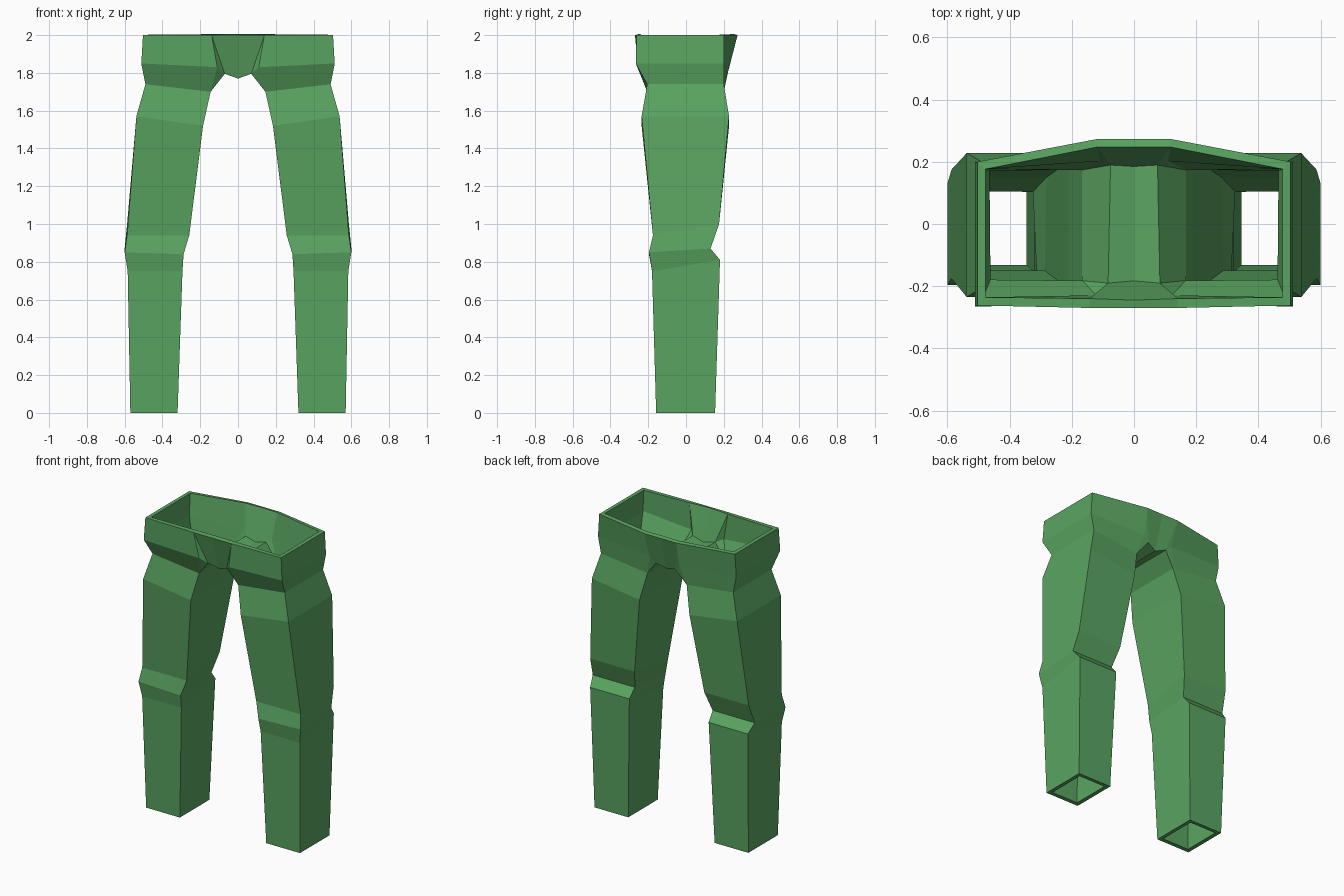
import bpy, bmesh

if "Cube" in bpy.data.objects:
    bpy.data.objects.remove(bpy.data.objects["Cube"])

green = bpy.data.materials.new("trouser_green")
green.diffuse_color = (0.102, 0.375, 0.119, 1.0)
green.use_nodes = True
green.node_tree.nodes["Principled BSDF"].inputs["Base Color"].default_value = green.diffuse_color

bm = bmesh.new()


def half_point(co):
    return bm.verts.new(co)


def face(*verts):
    bm.faces.new(verts)


# Leg rings: outer x, inner x, front y, back y, then z at
# outer front, inner front, inner back, outer back
rings = [
    (0.490, 0.145, -0.205, 0.200, 1.74, 1.70, 1.70, 1.74),   # leg top
    (0.538, 0.185, -0.235, 0.228, 1.57, 1.52, 1.52, 1.57),   # thigh
    (0.587, 0.258, -0.175, 0.175, 0.94, 0.94, 1.00, 1.00),   # above knee
    (0.600, 0.288, -0.196, 0.130, 0.85, 0.84, 0.87, 0.87),   # knee
    (0.584, 0.294, -0.180, 0.180, 0.75, 0.75, 0.81, 0.81),   # below knee
    (0.570, 0.320, -0.158, 0.154, 0.00, 0.00, 0.00, 0.00),   # ankle
]
leg = []
for xo, xi, yf, yb, z1, z2, z3, z4 in rings:
    leg.append([half_point(c) for c in
                ((xo, yf, z1), (xi, yf, z2), (xi, yb, z3), (xo, yb, z4))])
for a, b in zip(leg, leg[1:]):
    for i in range(4):
        j = (i + 1) % 4
        face(a[i], a[j], b[j], b[i])

# Waist panels: y of rim centre, rim break, rim corner, hip inner, hip outer,
# crotch centre, crotch side; then the x of the rim break
panels = [
    ((-0.270, -0.270, -0.262, -0.255, -0.266, -0.200, -0.218), 0.14, 0, 1),
    ((0.273, 0.273, 0.200, 0.228, 0.200, 0.202, 0.220), 0.12, 3, 2),
]
sides = []
for y, brk, o, i in panels:
    t0 = half_point((0, y[0], 2.0))
    t1 = half_point((brk, y[1], 2.0))
    t2 = half_point((0.503, y[2], 2.0))
    m1 = half_point((0.11, y[3], 1.83))
    m2 = half_point((0.512, y[4], 1.85))
    c0 = half_point((0, y[5], 1.77))
    c1 = half_point((0.07, y[6], 1.795))
    lo, li = leg[0][o], leg[0][i]
    face(t2, t1, m1, m2)
    face(m2, m1, li, lo)
    face(m1, c1, li)
    face(t1, c1, m1)
    face(t1, t0, c0, c1)
    sides.append((t2, m2, lo, c0, c1, li))

# Hip sides and the crotch strip join front and back panels
f, b = sides
for k in (0, 1, 3, 4):
    face(f[k], f[k + 1], b[k + 1], b[k])

# Mirror to the other leg and weld the centre seam
bmesh.ops.mirror(bm, geom=bm.verts[:] + bm.edges[:] + bm.faces[:],
                 axis='X', merge_dist=0.0001)
bmesh.ops.remove_doubles(bm, verts=bm.verts[:], dist=0.0001)
bmesh.ops.recalc_face_normals(bm, faces=bm.faces[:])

mesh = bpy.data.meshes.new("trousers")
bm.to_mesh(mesh)
bm.free()
mesh.materials.append(green)
trousers = bpy.data.objects.new("trousers", mesh)
bpy.context.collection.objects.link(trousers)

# Cloth thickness, grown inward
cloth = trousers.modifiers.new("cloth_thickness", 'SOLIDIFY')
cloth.thickness = 0.026
cloth.offset = -1
cloth.use_even_offset = True
